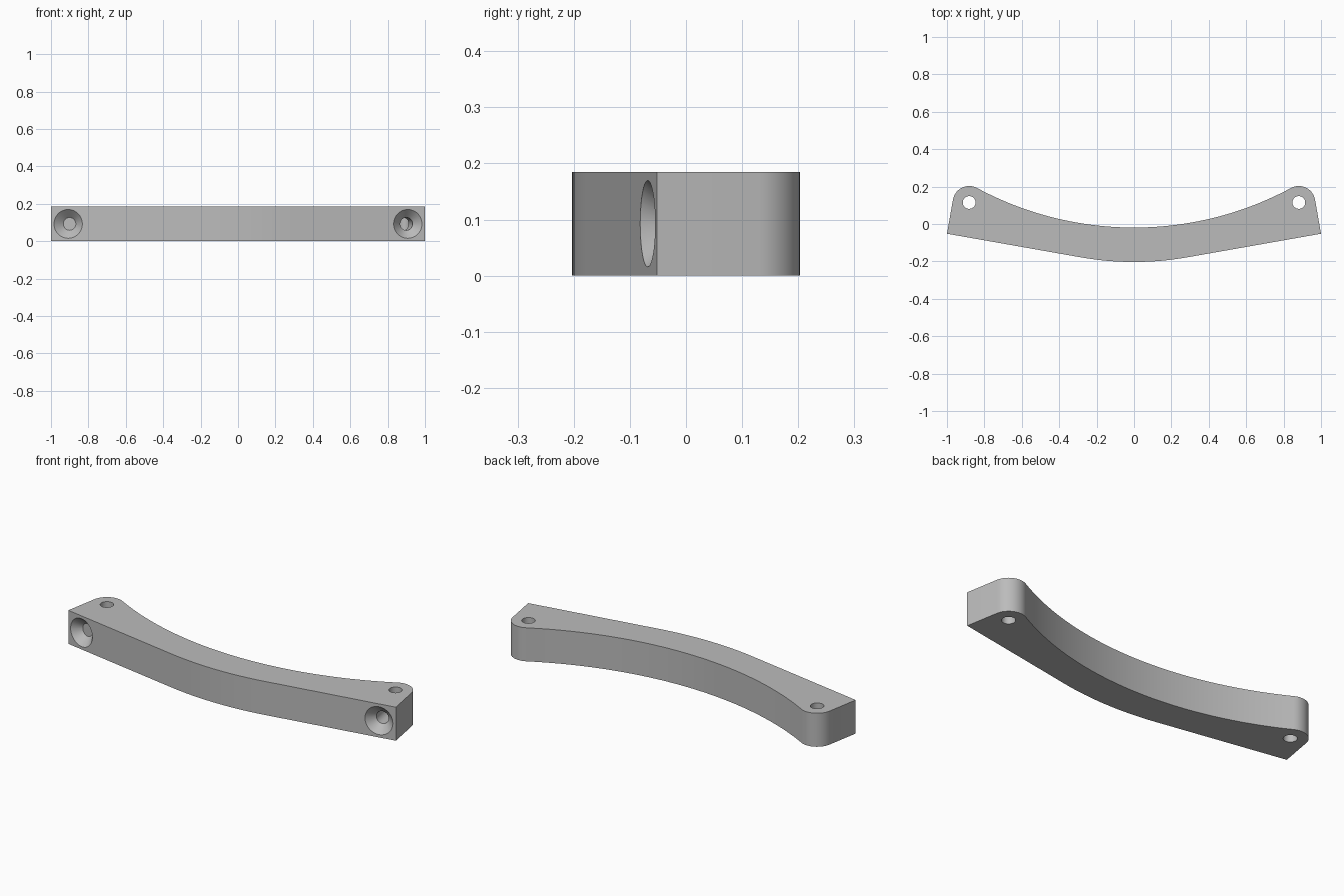
import bpy
import bmesh
from math import sin, cos, radians, atan2, pi
from mathutils import Vector

if "Cube" in bpy.data.objects:
    bpy.data.objects.remove(bpy.data.objects["Cube"], do_unlink=True)

HEIGHT = 0.185
TILT = radians(10)           # slope of the straight wings
FRONT_Y, BACK_Y = -0.203, -0.019
END_Y = -0.052               # front corner of each end
EAR_R, EAR_Y = 0.088, 0.115  # rounded ear at each end
HOLE_R, SINK_R = 0.034, 0.077
SINK_DEPTH = SINK_R - HOLE_R

# Ear centre tangent to the end face; radii tangent to the ear and the wing
ear_x = 1 - (EAR_R + sin(TILT) * (EAR_Y - END_Y)) / cos(TILT)
rise = EAR_Y - BACK_Y
back_r = (ear_x**2 + rise**2 - EAR_R**2) / (2 * (EAR_R + rise))
slope = sin(TILT) / cos(TILT)
front_r = (slope - (END_Y - FRONT_Y)) / (sin(TILT) * slope - 1 + cos(TILT))


def arc(cx, cy, r, start, end, steps):
    """Points along a circular arc."""
    angles = [start + (end - start) * i / steps for i in range(steps + 1)]
    return [(cx + r * cos(a), cy + r * sin(a)) for a in angles]


# Half outline from the middle of the front round to the middle of the back
back_cy = BACK_Y + back_r
toward = atan2(back_cy - EAR_Y, -ear_x)
half = arc(0, FRONT_Y + front_r, front_r, -pi / 2, -pi / 2 + TILT, 8)
half += [(1, END_Y)]
half += arc(ear_x, EAR_Y, EAR_R, TILT, toward, 16)
half += arc(0, back_cy, back_r, toward - pi, -pi / 2, 28)[1:]
outline = half + [(-x, y) for x, y in reversed(half[1:-1])]


def finish(name, bm):
    bmesh.ops.recalc_face_normals(bm, faces=bm.faces)
    mesh = bpy.data.meshes.new(name)
    bm.to_mesh(mesh)
    bm.free()
    obj = bpy.data.objects.new(name, mesh)
    bpy.context.collection.objects.link(obj)
    return obj


# Curved bar
bm = bmesh.new()
face = bm.faces.new([bm.verts.new((x, y, 0)) for x, y in outline])
top = bmesh.ops.extrude_face_region(bm, geom=[face])["geom"]
bmesh.ops.translate(bm, vec=(0, 0, HEIGHT),
                    verts=[v for v in top if isinstance(v, bmesh.types.BMVert)])
bar = finish("curved_bar", bm)

grey = bpy.data.materials.new("plain grey")
grey.use_nodes = True
colour = (0.5, 0.5, 0.5, 1)
grey.diffuse_color = colour
grey.node_tree.nodes["Principled BSDF"].inputs["Base Color"].default_value = colour
bar.data.materials.append(grey)


def cut(name, start, end, r1, r2):
    """Cut a round or tapered hole between two points."""
    start, end = Vector(start), Vector(end)
    axis = end - start
    bm = bmesh.new()
    bmesh.ops.create_cone(bm, cap_ends=True, segments=48, radius1=r1,
                          radius2=r2, depth=axis.length)
    cutter = finish(name, bm)
    cutter.data.materials.append(grey)
    cutter.hide_render = True
    cutter.rotation_euler = axis.to_track_quat("Z", "Y").to_euler()
    cutter.location = (start + end) / 2
    bpy.context.view_layer.update()
    mod = bar.modifiers.new(name, "BOOLEAN")
    mod.operation = "DIFFERENCE"
    mod.solver = "EXACT"
    mod.object = cutter
    bpy.ops.object.modifier_apply(modifier=name)
    bpy.data.objects.remove(cutter, do_unlink=True)


bpy.context.view_layer.objects.active = bar
bar.select_set(True)
mid = HEIGHT / 2
for side, label in ((1, "left"), (-1, "right")):
    # Vertical pin hole through the ear
    cut(label + "_pin_hole", (side * ear_x, EAR_Y, -0.05),
        (side * ear_x, EAR_Y, HEIGHT + 0.05), HOLE_R, HOLE_R)
    # Countersunk screw hole, square to the wing, running into the pin hole
    mouth = Vector((side * 0.908, END_Y - (1 - 0.908) * slope, mid))
    inward = Vector((-side * sin(TILT), cos(TILT), 0))
    cut(label + "_screw_hole", mouth - inward * 0.02,
        mouth + inward * 0.18, HOLE_R, HOLE_R)
    cut(label + "_countersink", mouth - inward * 0.02,
        mouth + inward * SINK_DEPTH, SINK_R + 0.02, HOLE_R)

bpy.ops.object.shade_smooth_by_angle(angle=radians(25))
